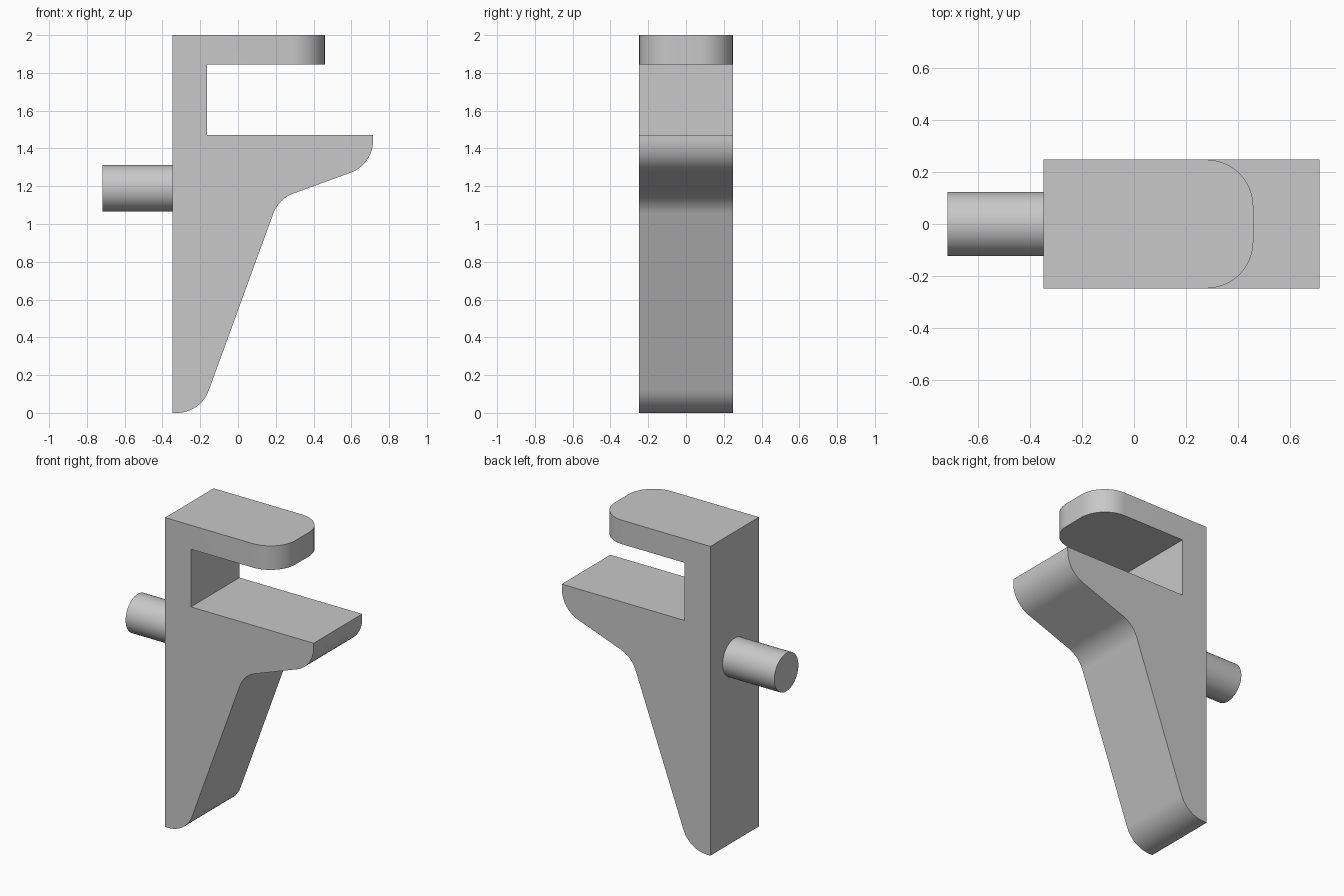
import bpy, bmesh, math
from mathutils import Vector, Matrix

cube = bpy.data.objects.get("Cube")
if cube:
    bpy.data.objects.remove(cube, do_unlink=True)

HALF_DEPTH = 0.248
RADIUS = 0.18
ARM_END = 0.46

grey = bpy.data.materials.new("light grey")
grey.use_nodes = True
grey.diffuse_color = (0.58, 0.58, 0.58, 1)
grey.node_tree.nodes["Principled BSDF"].inputs["Base Color"].default_value = grey.diffuse_color


def fillet(prev, corner, nxt, radius, steps=12):
    """Points of a tangent arc that rounds one profile corner."""
    p, c, n = Vector(prev), Vector(corner), Vector(nxt)
    a, b = (p - c).normalized(), (n - c).normalized()
    half = a.angle(b) / 2
    start = c + a * radius / math.tan(half)
    centre = c + (a + b).normalized() * radius / math.sin(half)
    arm = start - centre
    sweep = math.pi - 2 * half
    if a.x * b.y - a.y * b.x > 0:
        sweep = -sweep
    return [centre + Matrix.Rotation(sweep * i / steps, 2) @ arm
            for i in range(steps + 1)]


def finish(name, bm):
    bmesh.ops.recalc_face_normals(bm, faces=bm.faces)
    mesh = bpy.data.meshes.new(name)
    bm.to_mesh(mesh)
    bm.free()
    mesh.materials.append(grey)
    obj = bpy.data.objects.new(name, mesh)
    bpy.context.collection.objects.link(obj)
    bpy.ops.object.select_all(action='DESELECT')
    obj.select_set(True)
    bpy.context.view_layer.objects.active = obj
    bpy.ops.object.shade_smooth_by_angle(angle=math.radians(30))
    return obj


# Bracket side profile (x, z, rounded corner)
corners = [(-0.348, 0, False), (-0.198, 0, True), (0.215, 1.133, True),
           (0.715, 1.315, True), (0.715, 1.472, False), (-0.163, 1.472, False),
           (-0.163, 1.845, False), (ARM_END, 1.845, False), (ARM_END, 2, False),
           (-0.348, 2, False)]
outline = []
for i, (x, z, rounded) in enumerate(corners):
    if rounded:
        outline += fillet(corners[i - 1][:2], (x, z), corners[i + 1][:2], RADIUS)
    else:
        outline.append(Vector((x, z)))

# Bracket body: extruded profile with rounded upper arm tip
bm = bmesh.new()
face = bm.faces.new([bm.verts.new((p.x, -HALF_DEPTH, p.y)) for p in outline])
extruded = bmesh.ops.extrude_face_region(bm, geom=[face])
bmesh.ops.translate(bm, vec=(0, 2 * HALF_DEPTH, 0),
                    verts=[g for g in extruded["geom"] if isinstance(g, bmesh.types.BMVert)])
tip = [e for e in bm.edges
       if all(abs(v.co.x - ARM_END) < 1e-4 and v.co.z > 1.8 for v in e.verts)
       and abs(e.verts[0].co.y - e.verts[1].co.y) < 1e-4]
bmesh.ops.bevel(bm, geom=tip, offset=RADIUS, segments=12, profile=0.5, affect='EDGES')
finish("bracket_body", bm)

# Mounting peg
bm = bmesh.new()
bmesh.ops.create_cone(bm, cap_ends=True, segments=48, radius1=0.123, radius2=0.123, depth=0.372,
                      matrix=Matrix.Translation((-0.532, 0, 1.19)) @ Matrix.Rotation(math.pi / 2, 4, 'Y'))
finish("mounting_peg", bm)
